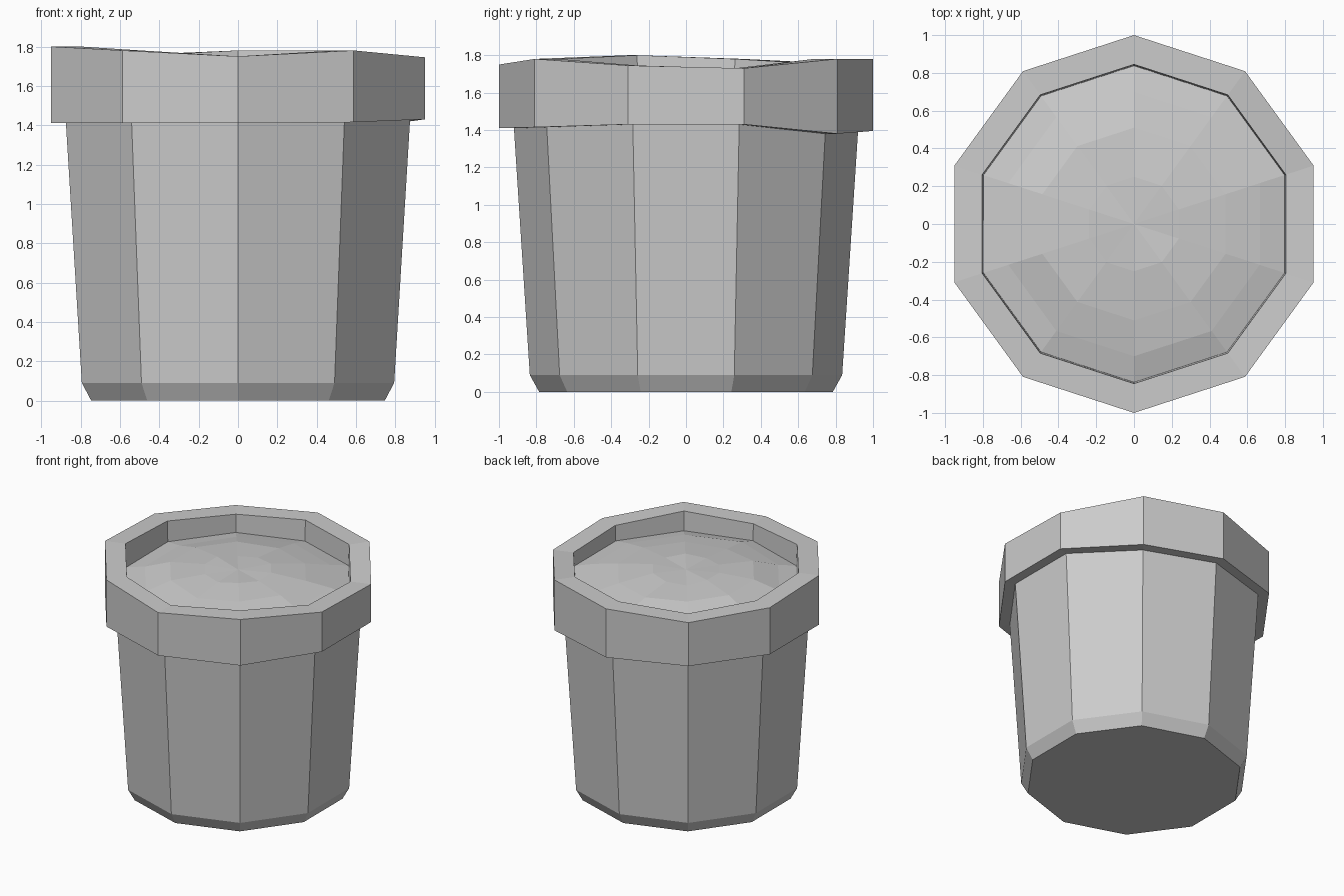
import bpy, random
from math import cos, sin, pi

if "Cube" in bpy.data.objects:
    bpy.data.objects.remove(bpy.data.objects["Cube"])

N = 10
random.seed(4)

# uneven rim heights, counter-clockwise from the back corner
RIM_TOP = [1.78, 1.755, 1.78, 1.80, 1.78, 1.75, 1.78, 1.745, 1.73, 1.78]
RIM_LOW = [1.395, 1.41, 1.41, 1.41, 1.41, 1.41, 1.415, 1.43, 1.43, 1.38]


def ring(radius, z):
    """Ten-sided loop; z is one height or one height per corner."""
    zs = z if isinstance(z, list) else [z] * N
    return [(radius * cos(pi / 2 + 2 * pi * k / N),
             radius * sin(pi / 2 + 2 * pi * k / N), zs[k]) for k in range(N)]


def loft(name, rings, cap_bottom=False, centre=None):
    """Join successive rings with quads, optionally closing the ends."""
    verts = [v for r in rings for v in r]
    faces = []
    for i in range(len(rings) - 1):
        for k in range(N):
            a, b = i * N + k, i * N + (k + 1) % N
            faces.append((a, b, b + N, a + N))
    if cap_bottom:
        faces.append(tuple(reversed(range(N))))
    if centre:
        verts.append(centre)
        last = (len(rings) - 1) * N
        faces += [(last + k, last + (k + 1) % N, len(verts) - 1) for k in range(N)]
    mesh = bpy.data.meshes.new(name)
    mesh.from_pydata(verts, [], faces)
    mesh.update()
    obj = bpy.data.objects.new(name, mesh)
    bpy.context.collection.objects.link(obj)
    return obj


def bumpy(z, amount):
    return [z + random.uniform(-amount, amount) for _ in range(N)]


# pot: chamfered foot, tapered wall, thick collar and inner lip
loft("pot", [
    ring(0.785, 0), ring(0.835, 0.09), ring(0.92, RIM_LOW),
    ring(1.0, RIM_LOW), ring(1.0, RIM_TOP),
    ring(0.845, RIM_TOP), ring(0.837, 1.60),
], cap_bottom=True)

# soil: low uneven mound inside the lip
loft("soil", [
    ring(0.838, bumpy(1.62, 0.008)), ring(0.70, bumpy(1.65, 0.015)),
    ring(0.51, bumpy(1.69, 0.015)), ring(0.25, bumpy(1.71, 0.012)),
], centre=(0, 0, 1.71))
